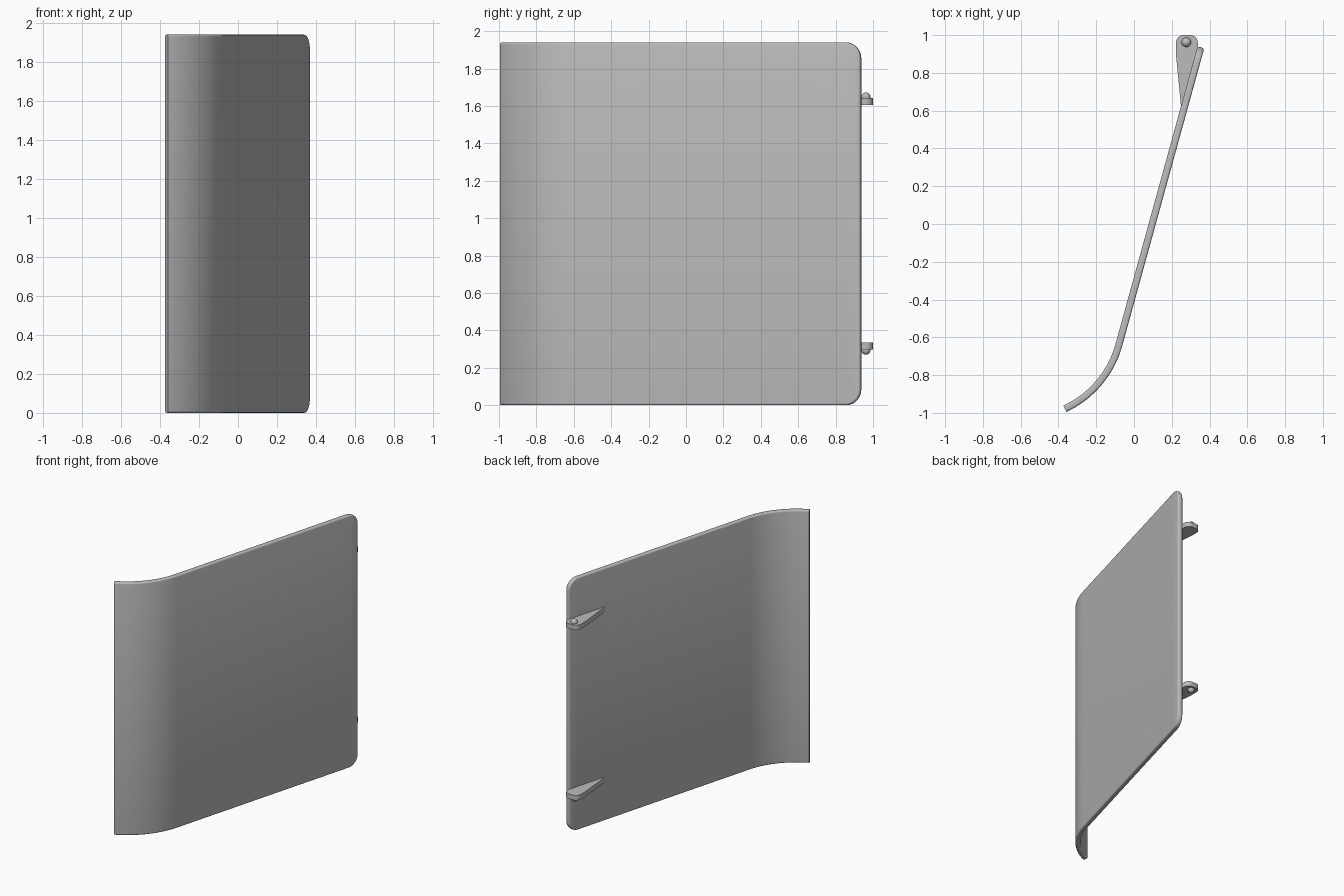
import bpy, bmesh, math
from mathutils import Vector

cube = bpy.data.objects.get("Cube")
if cube:
    bpy.data.objects.remove(cube, do_unlink=True)

grey = bpy.data.materials.new("plain grey")
grey.use_nodes = True
colour = (0.5, 0.5, 0.5, 1)
grey.diffuse_color = colour
grey.node_tree.nodes["Principled BSDF"].inputs["Base Color"].default_value = colour


def finish(name, bm, angle=35):
    bmesh.ops.recalc_face_normals(bm, faces=bm.faces)
    mesh = bpy.data.meshes.new(name)
    bm.to_mesh(mesh)
    bm.free()
    obj = bpy.data.objects.new(name, mesh)
    bpy.context.collection.objects.link(obj)
    mesh.materials.append(grey)
    bpy.ops.object.select_all(action='DESELECT')
    obj.select_set(True)
    bpy.context.view_layer.objects.active = obj
    bpy.ops.object.shade_smooth_by_angle(angle=math.radians(angle))
    return obj


HEIGHT, THICK, CORNER = 1.94, 0.037, 0.085
LEAN, CURL_END, RADIUS = math.radians(15.4), math.radians(65), 0.528
start = Vector((-0.08, -0.64))                      # straight part meets the curl
along = Vector((math.sin(LEAN), math.cos(LEAN)))
outward = Vector((math.cos(LEAN), -math.sin(LEAN)))
length = (0.935 - start.y) / along.y

# Panel plan: (point, normal, height inset), from rounded back edge to curled front edge
plan = []
for i in range(11):
    a = math.pi / 2 * i / 10
    s, inset = CORNER * (1 - math.cos(a)), CORNER * (1 - math.sin(a))
    plan.append((start + along * (length - s), outward, inset))
centre = start - outward * RADIUS
for i in range(25):
    a = LEAN + (CURL_END - LEAN) * i / 24
    n = Vector((math.cos(a), -math.sin(a)))
    plan.append((centre + n * RADIUS, n, 0))

# Curved panel with softened rim
bm = bmesh.new()
rings = []
for p, n, inset in plan:
    ring = []
    for side, z in ((1, inset), (1, HEIGHT - inset), (-1, HEIGHT - inset), (-1, inset)):
        q = p + n * side * THICK / 2
        ring.append(bm.verts.new((q.x, q.y, z)))
    rings.append(ring)
for a, b in zip(rings, rings[1:]):
    for k in range(4):
        bm.faces.new((a[k], a[(k + 1) % 4], b[(k + 1) % 4], b[k]))
bm.faces.new(rings[0])
bm.faces.new(rings[-1])
bmesh.ops.recalc_face_normals(bm, faces=bm.faces)
front = set(rings[-1])
rim = [e for e in bm.edges if e.calc_face_angle() > math.radians(40)
       and not all(v in front for v in e.verts)]
bmesh.ops.bevel(bm, geom=rim, offset=0.011, segments=4, profile=0.5, affect='EDGES')
finish("curved_panel", bm)

# Hinge lug outline: tapered tip on the panel, rounded outer end
outline = [(0.25, 0.61), (0.338, 0.91)]
for cx, first in ((0.298, 0), (0.262, 90)):
    for i in range(7):
        a = math.radians(first + 15 * i)
        outline.append((cx + 0.04 * math.cos(a), 0.96 + 0.04 * math.sin(a)))
outline.append((0.222, 0.90))


def hinge(label, base, direction):
    """Lug plate with a domed pin pointing up (1) or down (-1)."""
    bm = bmesh.new()
    face = bm.faces.new([bm.verts.new((x, y, base)) for x, y in outline])
    grown = bmesh.ops.extrude_face_region(bm, geom=[face])
    top = [v for v in grown["geom"] if isinstance(v, bmesh.types.BMVert)]
    bmesh.ops.translate(bm, verts=top, vec=(0, 0, 0.038 * direction))
    finish(label + "_hinge_lug", bm)

    bm = bmesh.new()
    bmesh.ops.create_uvsphere(bm, u_segments=24, v_segments=12, radius=0.025)
    bmesh.ops.translate(bm, verts=bm.verts, vec=(0.277, 0.962, base + 0.041 * direction))
    finish(label + "_hinge_pin", bm)


hinge("upper", 1.606, 1)
hinge("lower", 0.336, -1)
